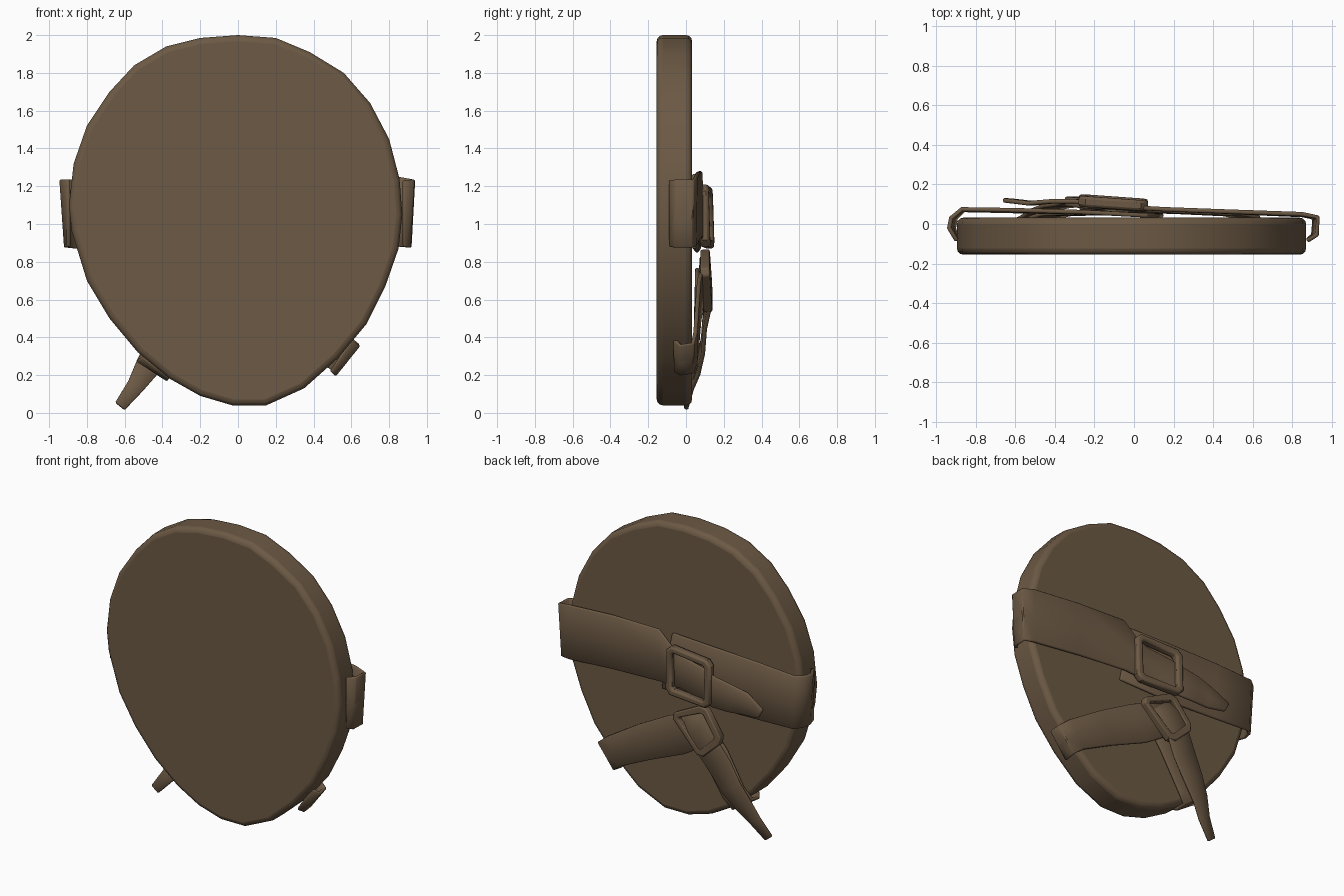
import bpy, bmesh
from mathutils import Vector

leather = bpy.data.materials.new("brown_leather")
leather.diffuse_color = (0.150, 0.100, 0.058, 1)


def finish(name, bm, bevel, segments, solid=0):
    bmesh.ops.recalc_face_normals(bm, faces=bm.faces)
    me = bpy.data.meshes.new(name)
    bm.to_mesh(me)
    bm.free()
    ob = bpy.data.objects.new(name, me)
    bpy.context.collection.objects.link(ob)
    me.materials.append(leather)
    if solid:
        m = ob.modifiers.new("Thickness", 'SOLIDIFY')
        m.thickness, m.offset = solid, 0
    m = ob.modifiers.new("Bevel", 'BEVEL')
    m.width, m.segments, m.limit_method = bevel, segments, 'ANGLE'
    m.angle_limit = 0.9
    bpy.ops.object.select_all(action='DESELECT')
    ob.select_set(True)
    bpy.context.view_layer.objects.active = ob
    bpy.ops.object.shade_smooth_by_angle(angle=0.75)
    return ob


def strap(name, rows, solid=0.022):
    """Ribbon from rows of (x, z of one edge, x, z of other edge, y, y)."""
    bm = bmesh.new()
    prev = None
    for x1, z1, x2, z2, y1, y2 in rows:
        a, b = Vector((x1, y1, z1)), Vector((x2, y2, z2))
        cur = [bm.verts.new(a.lerp(b, t)) for t in (0, 0.5, 1)]
        if prev:
            for i in range(2):
                bm.faces.new((prev[i], prev[i + 1], cur[i + 1], cur[i]))
        prev = cur
    return finish(name, bm, 0.006, 1, solid)


def buckle(name, corners, bar, depth):
    """Rounded four-sided frame through (x, y, z) corners."""
    pts = [Vector(c) for c in corners]
    n = (pts[1] - pts[0]).cross(pts[3] - pts[0]).normalized() * depth / 2
    # round each corner with two points
    loop = []
    for i, p in enumerate(pts):
        for q in (pts[i - 1], pts[(i + 1) % 4]):
            loop.append(p + (q - p).normalized() * 0.035)
    c = sum(pts, Vector()) / 4
    bm = bmesh.new()
    rings = []
    for p, base in zip(loop, [q for q in pts for _ in (0, 1)]):
        inner = c + (base - c) * (1 - bar * 1.42 / (base - c).length)
        inner = inner + (p - base) * 0.4
        rings.append([bm.verts.new(v) for v in (p + n, inner + n, inner - n, p - n)])
    for i in range(8):
        r, s = rings[i], rings[(i + 1) % 8]
        for k in range(4):
            bm.faces.new((r[k], r[(k + 1) % 4], s[(k + 1) % 4], s[k]))
    return finish(name, bm, 0.014, 2)


# Padded body: egg-shaped slab with rounded rims
outline = [(0, 2.0), (.2, 1.985), (.38, 1.91), (.56, 1.80), (.7, 1.64), (.8, 1.45),
           (.855, 1.24), (.87, 1.05), (.85, .87), (.78, .67), (.68, .47), (.53, .29),
           (.35, .13), (.15, .04), (-.03, .04), (-.2, .09), (-.36, .18), (-.53, .32),
           (-.68, .5), (-.8, .7), (-.88, .96), (-.895, 1.1), (-.87, 1.32), (-.8, 1.52),
           (-.68, 1.7), (-.55, 1.84), (-.38, 1.94), (-.2, 1.985)]
bm = bmesh.new()
front = [bm.verts.new((x, -.155, z)) for x, z in outline]
back = [bm.verts.new((x, .032, z)) for x, z in outline]
bm.faces.new(front)
bm.faces.new(back[::-1])
for i in range(len(outline)):
    j = (i + 1) % len(outline)
    bm.faces.new((front[i], back[i], back[j], front[j]))
finish("padded_body", bm, 0.032, 3)

# Wide strap: upper piece runs from the right rim through the buckle to its tail
strap("wide_strap_with_tail", [
    (.875, 1.23, .875, .88, -.085, -.085), (.925, 1.235, .905, .875, -.055, -.055),
    (.93, 1.235, .91, .875, .035, .03), (.85, 1.25, .85, .88, .05, .045),
    (.5, 1.275, .5, .91, .062, .06), (.15, 1.28, .13, .93, .075, .075),
    (.06, 1.20, .06, .92, .08, .08), (-.02, 1.15, -.02, .93, .085, .085),
    (-.2, 1.12, -.2, .90, .10, .10), (-.3, 1.09, -.28, .88, .115, .115),
    (-.42, 1.07, -.40, .88, .115, .115), (-.54, 1.04, -.50, .885, .105, .105),
    (-.665, .965, -.63, .90, .12, .12)])
# Wide strap: lower piece from the left rim, lying under the buckle
strap("wide_strap_left", [
    (-.895, 1.235, -.895, .88, -.085, -.085), (-.935, 1.235, -.91, .875, -.02, -.02),
    (-.925, 1.235, -.90, .875, .03, .03), (-.87, 1.235, -.86, .87, .075, .07),
    (-.6, 1.25, -.6, .86, .07, .065), (-.25, 1.26, -.25, .85, .06, .058),
    (.07, 1.265, .15, .87, .043, .043)])

# Narrow strap from the lower right rim to the lower buckle
strap("narrow_strap_right", [
    (.60, .39, .49, .22, -.06, -.06), (.64, .36, .51, .20, -.03, -.03),
    (.635, .37, .515, .21, .035, .035), (.56, .43, .45, .26, .05, .05),
    (.32, .58, .24, .36, .06, .06), (.08, .71, -.04, .48, .07, .07),
    (-.05, .76, -.2, .58, .085, .085), (-.14, .79, -.28, .64, .08, .08)])
# Narrow strap from the lower left rim up under the tail
strap("narrow_strap_left", [
    (-.50, .30, -.36, .19, -.07, -.07), (-.53, .28, -.37, .175, -.03, -.03),
    (-.53, .29, -.37, .18, .035, .035), (-.47, .36, -.32, .24, .05, .05),
    (-.35, .58, -.17, .48, .055, .055), (-.2, .77, -.02, .68, .06, .06)])
# Free tail, looping over the buckle bar and hanging past the rim
strap("narrow_strap_tail", [
    (-.20, .83, -.04, .70, .08, .08), (-.25, .77, -.10, .64, .115, .115),
    (-.32, .67, -.17, .55, .125, .125), (-.40, .54, -.24, .44, .10, .10),
    (-.47, .40, -.33, .31, .09, .09), (-.53, .29, -.43, .20, .065, .065),
    (-.58, .17, -.50, .12, .03, .03), (-.65, .055, -.60, .015, .0, .0)])

# Buckles
buckle("upper_buckle", [(.07, .09, 1.21), (-.28, .115, 1.19), (-.28, .125, .87),
                        (.07, .10, .88)], .045, .055)
buckle("lower_buckle", [(-.22, .10, .88), (.04, .10, .75), (-.20, .115, .51),
                        (-.37, .115, .67)], .042, .05)
